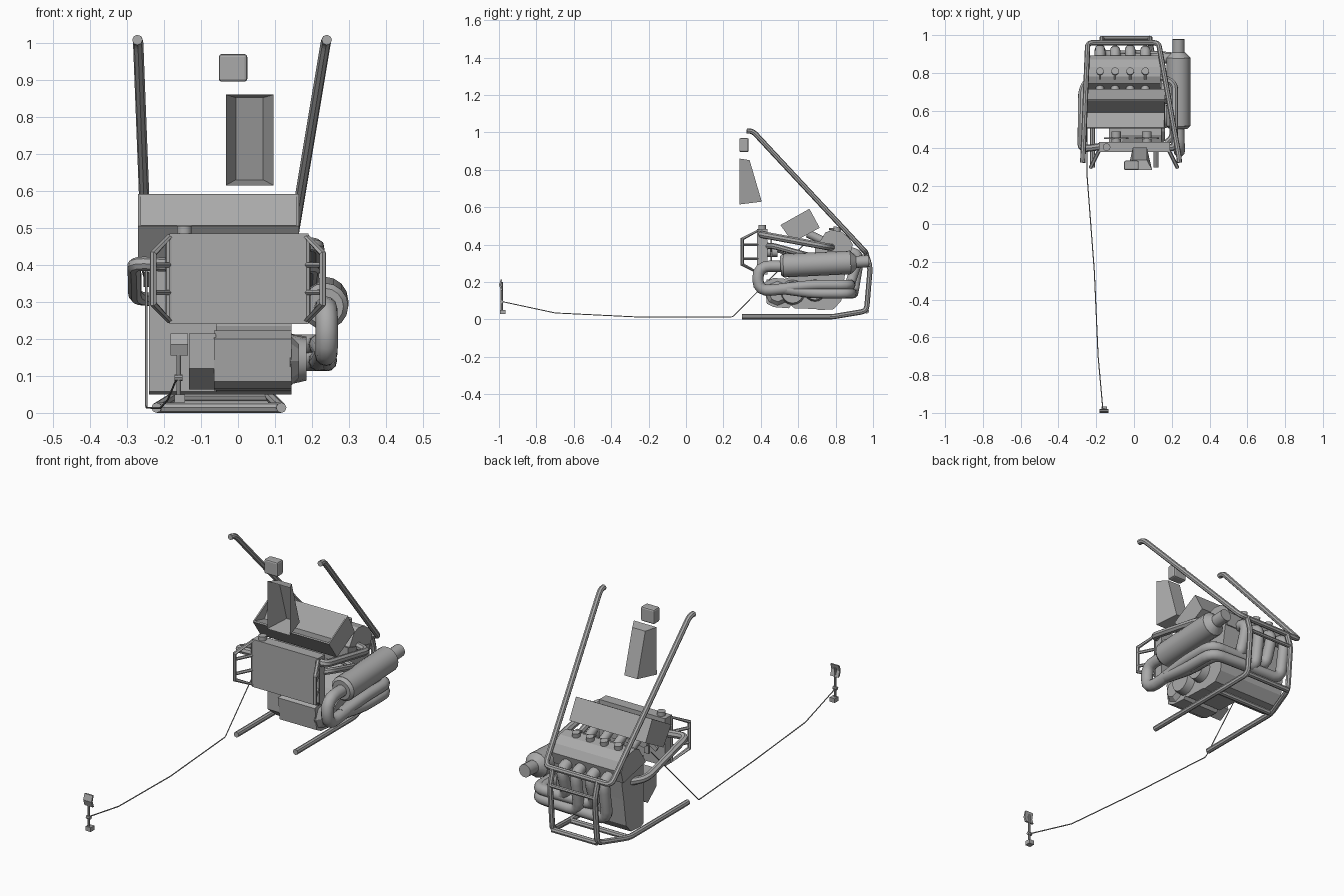
import bpy, bmesh, math
from mathutils import Vector

if "Cube" in bpy.data.objects:
    bpy.data.objects.remove(bpy.data.objects["Cube"], do_unlink=True)

GREY = bpy.data.materials.new("plain_grey")
GREY.use_nodes = True
GREY.diffuse_color = (0.4, 0.4, 0.4, 1)
GREY.node_tree.nodes["Principled BSDF"].inputs["Base Color"].default_value = (0.4, 0.4, 0.4, 1)


def add(name, mesh, smooth=False):
    mesh.materials.clear()
    mesh.materials.append(GREY)
    ob = bpy.data.objects.new(name, mesh)
    bpy.context.collection.objects.link(ob)
    if smooth:
        bpy.ops.object.select_all(action="DESELECT")
        ob.select_set(True)
        bpy.context.view_layer.objects.active = ob
        bpy.ops.object.shade_smooth_by_angle(angle=math.radians(40))
    return ob


def finish(name, bm, smooth=False):
    mesh = bpy.data.meshes.new(name)
    bm.to_mesh(mesh)
    bm.free()
    return add(name, mesh, smooth)


def prism(name, profile, x0, x1, rim=0, dip=(0, 0, 0)):
    """Extrude a (y, z) profile along x; optionally inset edge 0's face and dip its front."""
    bm = bmesh.new()
    a = [bm.verts.new((x0, y, z)) for y, z in profile]
    b = [bm.verts.new((x1, y, z)) for y, z in profile]
    n = len(a)
    bm.faces.new(a)
    bm.faces.new(b[::-1])
    sides = [bm.faces.new((a[i], b[i], b[(i + 1) % n], a[(i + 1) % n])) for i in range(n)]
    bmesh.ops.recalc_face_normals(bm, faces=bm.faces)
    bm.normal_update()
    if rim:
        bmesh.ops.inset_region(bm, faces=[sides[0]], thickness=rim, depth=0)
        inner = bmesh.ops.extrude_discrete_faces(bm, faces=[sides[0]])["faces"][0]
        front = sorted(inner.verts, key=lambda v: v.co.y)[:2]
        bmesh.ops.translate(bm, vec=dip, verts=front)
        bmesh.ops.remove_doubles(bm, verts=bm.verts, dist=0.0001)
    return finish(name, bm)


def box(name, x, y, z, bevel=0):
    ob = prism(name, [(y[0], z[0]), (y[1], z[0]), (y[1], z[1]), (y[0], z[1])], *x)
    if bevel:
        mod = ob.modifiers.new("bevel", "BEVEL")
        mod.width, mod.segments = bevel, 2
    return ob


def cyl(name, p0, p1, r0, r1=None, n=16, smooth=True):
    p0, p1 = Vector(p0), Vector(p1)
    d = p1 - p0
    bm = bmesh.new()
    bmesh.ops.create_cone(bm, cap_ends=True, segments=n, radius1=r0,
                          radius2=r0 if r1 is None else r1, depth=d.length)
    m = d.to_track_quat("Z", "Y").to_matrix().to_4x4()
    m.translation = (p0 + p1) / 2
    bm.transform(m)
    return finish(name, bm, smooth)


def tube(name, points, r, bend=0.03, res=2, closed=False, smooth=False):
    """Pipe along a path with rounded corners."""
    pts = [Vector(p) for p in points]
    path = []
    for i, p in enumerate(pts):
        if not bend or (not closed and i in (0, len(pts) - 1)):
            path.append(p)
            continue
        to_a, to_b = pts[i - 1] - p, pts[(i + 1) % len(pts)] - p
        a = p + to_a.normalized() * min(bend, to_a.length * 0.45)
        b = p + to_b.normalized() * min(bend, to_b.length * 0.45)
        for k in range(5):
            t = k / 4
            path.append(a * (1 - t) ** 2 + p * 2 * t * (1 - t) + b * t * t)
    cu = bpy.data.curves.new(name, "CURVE")
    cu.dimensions = "3D"
    cu.bevel_depth, cu.bevel_resolution, cu.use_fill_caps = r, res, True
    sp = cu.splines.new("POLY")
    sp.points.add(len(path) - 1)
    sp.use_cyclic_u = closed
    sp.use_smooth = smooth
    for q, p in zip(sp.points, path):
        q.co = (*p, 1)
    tmp = bpy.data.objects.new(name + "_path", cu)
    mesh = bpy.data.meshes.new_from_object(tmp)
    bpy.data.objects.remove(tmp)
    return add(name, mesh, smooth)


# Tubular cage: upper hoop, lower rails with rear uprights, cross bars
R = 0.014
tube("upper_hoop", [(-0.272, 0.325, 1.008), (-0.27, 0.358, 1.006), (-0.245, 0.96, 0.36),
                    (0.13, 0.96, 0.36), (0.238, 0.358, 1.006), (0.24, 0.325, 1.008)], R)
for side, xf, xb in (("right", -0.22, -0.17), ("left", 0.117, 0.085)):
    tube(side + "_lower_rail", [(xf, 0.3, R), (xf, 0.78, R), (xb, 0.965, 0.045),
                                (xb, 0.985, 0.28), (xb, 0.96, 0.36)], R)
tube("rear_lower_bar", [(-0.17, 0.965, 0.045), (0.085, 0.965, 0.045)], R)
tube("floor_bar", [(-0.22, 0.78, R), (0.117, 0.78, R)], R)
tube("rear_upper_bar", [(-0.17, 0.985, 0.28), (0.085, 0.985, 0.28)], 0.01)

# Narrow engine block, cylinder head, gearbox in front of it
prism("engine_block", [(0.69, 0.058), (0.69, 0.41), (0.87, 0.36), (0.85, 0.24),
                       (0.83, 0.1), (0.79, 0.055), (0.71, 0.05)], -0.24, 0.145)
prism("cylinder_head", [(0.69, 0.38), (0.73, 0.44), (0.745, 0.465), (0.78, 0.478), (0.83, 0.47),
                        (0.87, 0.44), (0.892, 0.4), (0.875, 0.34)], -0.255, 0.14)
prism("gearbox", [(0.5, 0.12), (0.52, 0.215), (0.58, 0.235), (0.7, 0.33), (0.72, 0.055),
                  (0.58, 0.06)], -0.06, 0.145)
for i, (y, z, r) in enumerate(((0.57, 0.145, 0.068), (0.69, 0.155, 0.06))):
    cyl(f"side_cover_{i}", (0.14, y, z), (0.185, y, z), r, r * 0.85)

# Starter on the front of the gearbox
prism("starter_body", [(0.42, 0.2), (0.432, 0.085), (0.47, 0.066), (0.55, 0.06), (0.6, 0.12),
                       (0.56, 0.215), (0.47, 0.222)], -0.065, 0.145)
cyl("starter_end", (0.14, 0.49, 0.14), (0.165, 0.49, 0.14), 0.07, 0.045, n=8, smooth=False)
prism("starter_mount", [(0.43, 0.12), (0.43, 0.215), (0.53, 0.215), (0.56, 0.1), (0.5, 0.063)],
      -0.132, -0.06)

# Airbox with open recessed top
prism("airbox", [(0.505, 0.505), (0.66, 0.592), (0.715, 0.49), (0.57, 0.412)],
      -0.27, 0.165, rim=0.01, dip=(0, 0.08, -0.02))

# Runners, plug caps and exhaust headers for the four cylinders
for i in range(4):
    x = -0.18 + 0.08 * i
    cyl(f"runner_{i}", (x, 0.65, 0.46), (x, 0.735, 0.42), 0.022, n=12)
    cyl(f"plug_cap_{i}", (x, 0.805, 0.46), (x, 0.81, 0.495), 0.02, n=10)
    tube(f"plug_lead_{i}", [(x, 0.81, 0.485), (x, 0.765, 0.483)], 0.006)
    low = i % 2
    z = 0.14 + 0.045 * low
    tube(f"header_{i}", [(x, 0.85, 0.365), (x, 0.93, 0.35), (x, 0.895 - 0.02 * low, z),
                         (0.215 + 0.025 * (i // 2), 0.88, z),
                         (0.22 + 0.02 * (i // 2), 0.68, z), (0.235, 0.5, 0.165)],
         0.028, 0.055, 3, smooth=True)

# Exhaust return bend, muffler and tip
tube("exhaust_bend", [(0.235, 0.54, 0.165), (0.24, 0.385, 0.15), (0.24, 0.385, 0.285),
                      (0.235, 0.53, 0.285)], 0.03, 0.075, 4, smooth=True)
cyl("muffler_body", (0.235, 0.52, 0.288), (0.235, 0.88, 0.305), 0.063)
cyl("muffler_front_cone", (0.235, 0.52, 0.288), (0.235, 0.505, 0.287), 0.063, 0.05)
cyl("muffler_rear_cone", (0.235, 0.88, 0.305), (0.235, 0.91, 0.307), 0.063, 0.033)
cyl("muffler_tip", (0.235, 0.9, 0.307), (0.235, 0.978, 0.312), 0.032)

# Radiator with cap, two fans and side brackets
box("radiator", (-0.185, 0.19), (0.38, 0.435), (0.24, 0.485))
cyl("radiator_cap", (-0.145, 0.407, 0.48), (-0.145, 0.407, 0.505), 0.02)
for side, cx in (("right", -0.095), ("left", 0.068)):
    cyl(side + "_fan_hub", (cx, 0.43, 0.36), (cx, 0.49, 0.36), 0.025)
    for k in range(6):
        a = k * math.pi / 3
        blade = box(f"{side}_fan_blade_{k}", (-0.012, 0.012), (-0.004, 0.004), (0.015, 0.068))
        blade.location, blade.rotation_euler = (cx, 0.455, 0.36), (0, a, 0)
for side, s in (("right", -1), ("left", 1)):
    def at(t, z):
        return (s * (0.187 + 0.042 * t), 0.385 - 0.085 * t, z)
    tube(side + "_bracket_frame", [at(0, 0.475), at(1, 0.43), at(1, 0.295), at(0, 0.25)],
         0.01, 0, 1, closed=True)
    for i, z in enumerate((0.325, 0.4)):
        tube(f"{side}_bracket_strut_{i}", [at(0, z), at(1, z)], 0.008, 0, 1)

# Coolant hoses
tube("right_hose", [(-0.18, 0.41, 0.4), (-0.282, 0.395, 0.405), (-0.28, 0.46, 0.385),
                    (-0.278, 0.72, 0.31), (-0.22, 0.79, 0.305)], 0.019, 0.05, smooth=True)
tube("left_hose", [(0.16, 0.41, 0.455), (0.215, 0.4, 0.455), (0.215, 0.75, 0.39),
                   (0.13, 0.78, 0.385)], 0.019, 0.04, smooth=True)
tube("lower_hose", [(0.17, 0.43, 0.39), (0.205, 0.46, 0.395), (0.2, 0.66, 0.34),
                    (0.1, 0.7, 0.33)], 0.016, 0.03, smooth=True)

# Floating scoop, open at the front
bm = bmesh.new()
front = [bm.verts.new(v) for v in ((-0.033, 0.285, 0.615), (0.096, 0.285, 0.615),
                                   (0.096, 0.287, 0.86), (-0.033, 0.287, 0.86))]
back = [bm.verts.new(v) for v in ((-0.006, 0.405, 0.63), (0.068, 0.405, 0.63),
                                  (0.068, 0.34, 0.852), (-0.006, 0.34, 0.852))]
bm.faces.new(back[::-1])
for i in range(4):
    j = (i + 1) % 4
    bm.faces.new((front[i], front[j], back[j], back[i]))
bmesh.ops.recalc_face_normals(bm, faces=bm.faces)
finish("scoop", bm)
box("upper_pad", (-0.052, 0.025), (0.285, 0.335), (0.895, 0.97), 0.008)

# Throttle cable and pedal
tube("cable", [(-0.248, 0.64, 0.41), (-0.248, 0.25, 0.014),
               (-0.21, -0.25, 0.013), (-0.19, -0.7, 0.035), (-0.165, -0.98, 0.095)],
     0.0028, 0.01, 1)
cyl("pedal_arm", (-0.16, -0.985, 0.03), (-0.16, -0.985, 0.2), 0.006, n=8)
prism("pedal_pad", [(-0.99, 0.155), (-1.0, 0.185), (-0.99, 0.215), (-0.982, 0.215),
                    (-0.99, 0.185), (-0.98, 0.155)], -0.182, -0.135)
box("pedal_foot", (-0.172, -0.143), (-0.995, -0.965), (0.028, 0.05))
cyl("pedal_pivot", (-0.172, -0.985, 0.095), (-0.15, -0.985, 0.095), 0.009, n=8)
